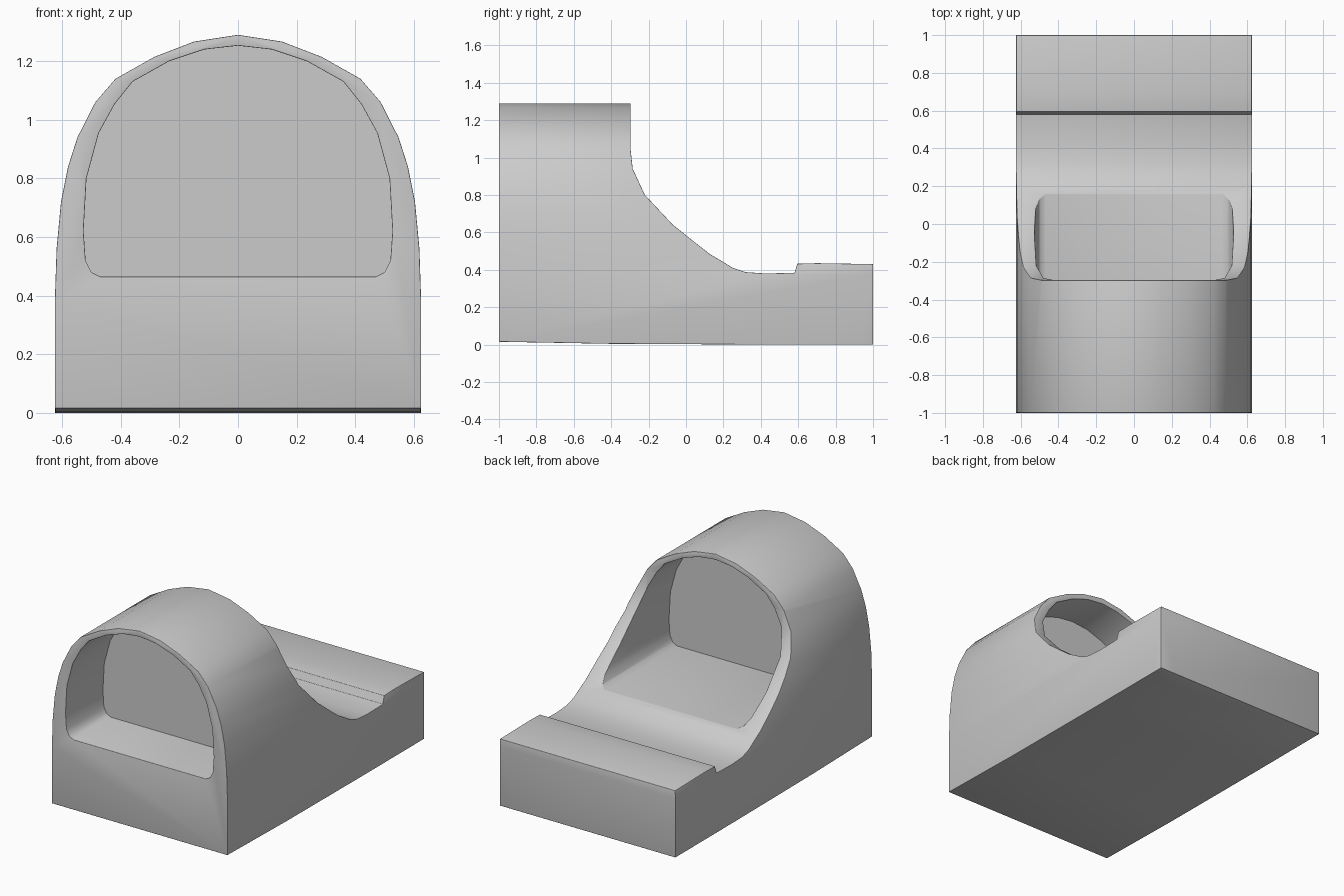
import bpy
import bmesh

cube = bpy.data.objects.get("Cube")
if cube:
    bpy.data.objects.remove(cube, do_unlink=True)

grey = bpy.data.materials.new("light_grey")
grey.use_nodes = True
COLOUR = (0.6, 0.6, 0.6, 1)
grey.diffuse_color = COLOUR
grey.node_tree.nodes["Principled BSDF"].inputs["Base Color"].default_value = COLOUR


def prism(name, outline, axis, start, end):
    """Extrude a closed outline along x (outline is y,z) or y (outline is x,z)."""
    bm = bmesh.new()
    place = (lambda a, b: (start, a, b)) if axis == "x" else (lambda a, b: (a, start, b))
    face = bm.faces.new([bm.verts.new(place(a, b)) for a, b in outline])
    extruded = bmesh.ops.extrude_face_region(bm, geom=[face])["geom"]
    shift = (end - start, 0, 0) if axis == "x" else (0, end - start, 0)
    bmesh.ops.translate(bm, vec=shift, verts=[v for v in extruded if isinstance(v, bmesh.types.BMVert)])
    bmesh.ops.recalc_face_normals(bm, faces=bm.faces)
    mesh = bpy.data.meshes.new(name)
    bm.to_mesh(mesh)
    bm.free()
    mesh.materials.append(grey)
    obj = bpy.data.objects.new(name, mesh)
    bpy.context.collection.objects.link(obj)
    return obj


def mirrored(half):
    """Close a right-hand half outline that runs from the base to the crown."""
    return half + [(-x, z) for x, z in reversed(half) if x > 0]


def boolean(obj, cutter, operation):
    mod = obj.modifiers.new(operation.lower(), "BOOLEAN")
    mod.operation = operation
    mod.object = cutter
    mod.solver = "EXACT"
    cutter.hide_render = True
    cutter.hide_viewport = True


def smooth(obj, angle):
    bpy.ops.object.select_all(action="DESELECT")
    bpy.context.view_layer.objects.active = obj
    obj.select_set(True)
    bpy.ops.object.shade_smooth_by_angle(angle=angle)


# Arch-shaped outer section and the tunnel section inside it
outer = mirrored([(0.625, 0), (0.625, 0.38), (0.619, 0.56), (0.604, 0.72), (0.58, 0.84),
                  (0.548, 0.94), (0.487, 1.06), (0.418, 1.14), (0.285, 1.215),
                  (0.15, 1.267), (0, 1.29)])
inner = mirrored([(0.47, 0.465), (0.5, 0.48), (0.52, 0.52), (0.527, 0.62), (0.517, 0.8),
                  (0.475, 0.955), (0.42, 1.055), (0.36, 1.13), (0.235, 1.2),
                  (0.115, 1.24), (0, 1.253)])

# Side silhouette: hood, sloping shoulder, trough and rear block
side = [(-1, 0.015), (-0.4, 0.004), (0.4, 0), (1, 0), (1, 0.43), (0.7, 0.435), (0.595, 0.432),
        (0.58, 0.383), (0.42, 0.38), (0.32, 0.387), (0.25, 0.41), (0.19, 0.447), (0.13, 0.482),
        (0.03, 0.56), (-0.07, 0.64), (-0.22, 0.8), (-0.285, 0.94), (-0.297, 1.05),
        (-0.297, 1.4), (-1, 1.4)]

# Body: arch trimmed to the side silhouette, then hollowed by the tunnel
body = prism("sight_body", outer, "y", -1.2, 1.2)
boolean(body, prism("side_trim", side, "x", -0.8, 0.8), "INTERSECT")
boolean(body, prism("tunnel_cutter", inner, "y", -1.3, 0.5), "DIFFERENCE")
bevel = body.modifiers.new("soft_edges", "BEVEL")
bevel.width = 0.018
bevel.segments = 3
bevel.limit_method = "ANGLE"
bevel.angle_limit = 0.65

# Lens pane set inside the hood
lens = prism("lens", [(x * 1.015, 0.86 + (z - 0.86) * 1.015) for x, z in inner], "y", -0.62, -0.58)

# Freeze the modifiers before shading
bpy.context.view_layer.update()
graph = bpy.context.evaluated_depsgraph_get()
result = bpy.data.meshes.new_from_object(body.evaluated_get(graph))
body.modifiers.clear()
body.data = result
result.materials.clear()
result.materials.append(grey)
for poly in result.polygons:
    poly.material_index = 0
for helper in ("side_trim", "tunnel_cutter"):
    bpy.data.objects.remove(bpy.data.objects[helper], do_unlink=True)

smooth(body, 0.7)
smooth(lens, 0.5)
